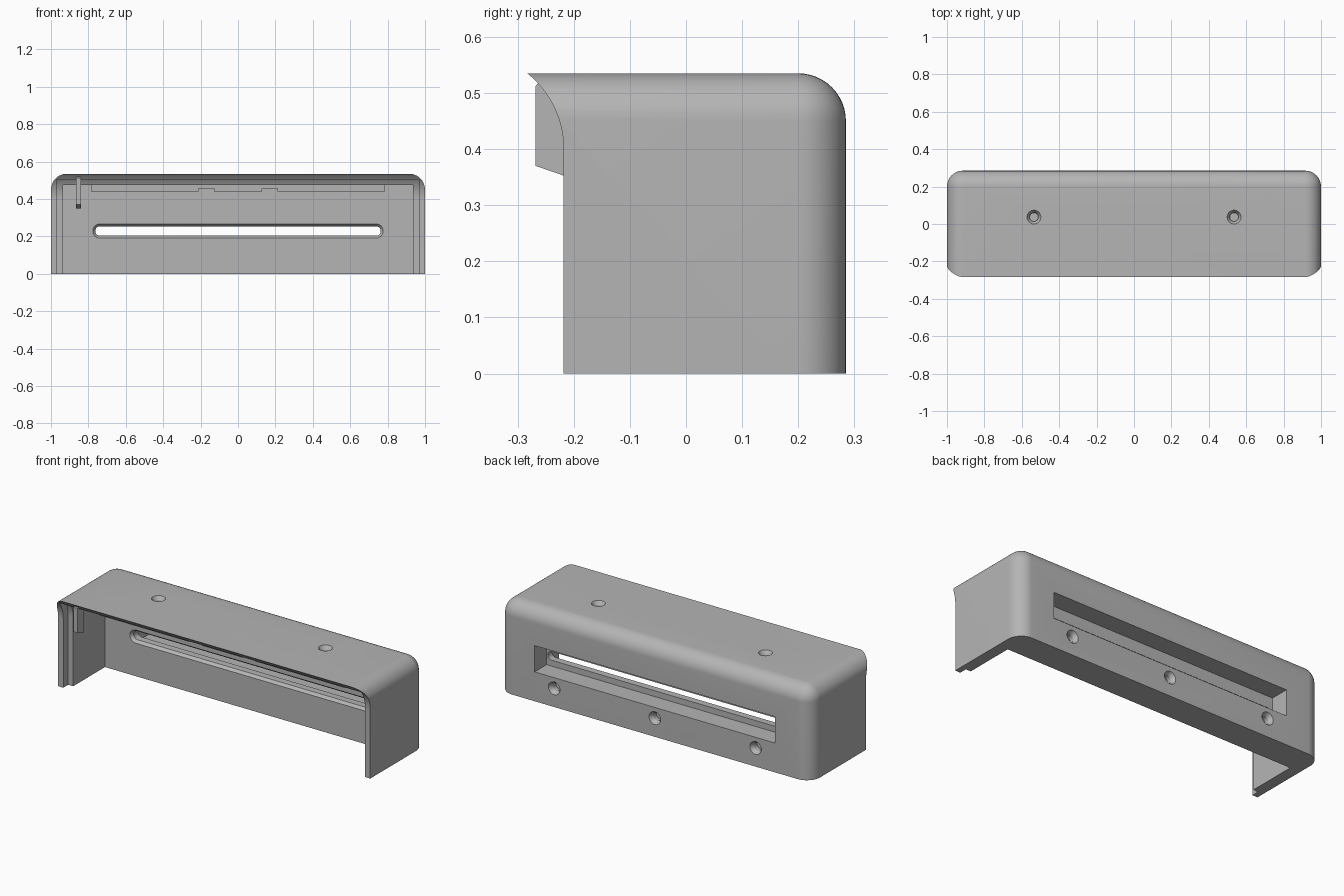
import bpy, bmesh, math
from mathutils import Matrix, Vector

cube = bpy.data.objects.get("Cube")
if cube:
    bpy.data.objects.remove(cube, do_unlink=True)

# One plain grey for everything
grey = bpy.data.materials.new("plain grey")
grey.use_nodes = True
grey.diffuse_color = (0.46, 0.46, 0.46, 1)
grey.node_tree.nodes["Principled BSDF"].inputs["Base Color"].default_value = (0.46, 0.46, 0.46, 1)


def make(name, bm):
    bmesh.ops.recalc_face_normals(bm, faces=bm.faces)
    mesh = bpy.data.meshes.new(name)
    bm.to_mesh(mesh)
    bm.free()
    mesh.materials.append(grey)
    obj = bpy.data.objects.new(name, mesh)
    bpy.context.collection.objects.link(obj)
    return obj


def box_bm(lo, hi):
    lo, hi = Vector(lo), Vector(hi)
    bm = bmesh.new()
    bmesh.ops.create_cube(bm, size=1)
    bmesh.ops.scale(bm, vec=hi - lo, verts=bm.verts)
    bmesh.ops.translate(bm, vec=(lo + hi) / 2, verts=bm.verts)
    return bm


def box(name, lo, hi):
    return make(name, box_bm(lo, hi))


def loft(name, rings):
    """Closed solid through rings that have equal point counts."""
    bm = bmesh.new()
    rows = [[bm.verts.new(p) for p in ring] for ring in rings]
    n = len(rows[0])
    for a, b in zip(rows, rows[1:]):
        for i in range(n):
            j = (i + 1) % n
            bm.faces.new((a[i], a[j], b[j], b[i]))
    bm.faces.new(rows[0])
    bm.faces.new(rows[-1])
    return make(name, bm)


def extrude_x(name, profile, x0, x1):
    return loft(name, [[(x, y, z) for y, z in profile] for x in (x0, x1)])


def slot(name, sections, half, place, n=16):
    """Round-ended hole along y; sections are (y, radius)."""
    rings = []
    for y, r in sections:
        ring = []
        for k in range(2 * n):
            t = (k + 0.5) * math.pi / n
            x = r * math.cos(t) + math.copysign(half, math.cos(t))
            ring.append(place @ Vector((x, y, r * math.sin(t))))
        rings.append(ring)
    return loft(name, rings)


def combine(obj, other, operation):
    mod = obj.modifiers.new(operation, 'BOOLEAN')
    mod.operation = operation
    mod.solver = 'EXACT'
    mod.object = other
    bpy.context.view_layer.objects.active = obj
    bpy.ops.object.modifier_apply(modifier=mod.name)
    bpy.data.objects.remove(other, do_unlink=True)


# Outer body: rounded along the back uprights and the back and side top edges
H, BACK, FRONT, R = 0.535, 0.285, -0.218, 0.085
bm = box_bm((-1, -0.35, 0), (1, BACK, H))
edges = []
for e in bm.edges:
    mid = (e.verts[0].co + e.verts[1].co) / 2
    back, top, side = mid.y > 0.2, mid.z > 0.5, abs(mid.x) > 0.9
    if back + top + side == 2 and mid.y > -0.3:
        edges.append(e)
bmesh.ops.bevel(bm, geom=edges, offset=R, segments=12, profile=0.5, affect='EDGES')
shell = make("cover_shell", bm)


# Front edge profile: upright, then sweeping forward to the top
def front_profile(shift, z_top):
    rad, z0 = 0.173, 0.4
    end = math.asin((z_top - z0) / rad)
    pts = [(-0.6, -0.1), (FRONT + shift, -0.1)]
    for i in range(15):
        t = end * i / 14
        pts.append((FRONT + shift - rad * (1 - math.cos(t)), z0 + rad * math.sin(t)))
    return pts + [(-0.6, z_top)]


combine(shell, extrude_x("front_cut", front_profile(0, 0.56), -1.2, 1.2), 'DIFFERENCE')

# Interior, and the stepped rebate behind the front edge
INNER = 0.118
combine(shell, box("cavity_cut", (-0.935, -0.5, -0.1), (0.935, INNER, 0.474)), 'DIFFERENCE')
combine(shell, extrude_x("rebate_cut", front_profile(0.045, 0.505), -0.967, 0.967), 'DIFFERENCE')

# Back pocket and the chamfered slot through its floor
combine(shell, box("pocket_cut", (-0.77, 0.175, 0.17), (0.77, 0.4, 0.322)), 'DIFFERENCE')
combine(shell, slot("slot_cut", [(0.1, 0.038), (INNER, 0.038), (0.135, 0.025), (0.2, 0.025)],
                    0.738, Matrix.Translation((0, 0, 0.229))), 'DIFFERENCE')

# Countersunk blind screw holes: three at the back, two on top
sink = [(0.02, 0.037), (0, 0.037), (-0.022, 0.023), (-0.048, 0.023)]
for x in (-0.645, 0, 0.645):
    combine(shell, slot("back_hole_cut", sink, 0, Matrix.Translation((x, BACK, 0.108))), 'DIFFERENCE')
for x in (-0.535, 0.535):
    place = Matrix.Translation((x, 0.037, H)) @ Matrix.Rotation(math.pi / 2, 4, 'X')
    combine(shell, slot("top_hole_cut", sink, 0, place), 'DIFFERENCE')

# Ceiling pad with two shallow channels
pad = box("ceiling_pad", (-0.785, -0.145, 0.44), (0.785, 0.075, 0.48))
for x in (-0.17, 0.17):
    combine(pad, box("channel_cut", (x - 0.042, -0.3, 0.4), (x + 0.042, 0.3, 0.456)), 'DIFFERENCE')

# Hook hanging behind the front lip
hook_profile = [(-0.268, 0.37), (-0.21, 0.35), (-0.21, 0.52), (-0.262, 0.52), (-0.268, 0.512)]
extrude_x("front_hook", hook_profile, -0.866, -0.84)

# Smooth the rounded parts, keep the edges crisp
bpy.ops.object.select_all(action='DESELECT')
shell.select_set(True)
bpy.context.view_layer.objects.active = shell
bpy.ops.object.shade_smooth_by_angle(angle=math.radians(25))
